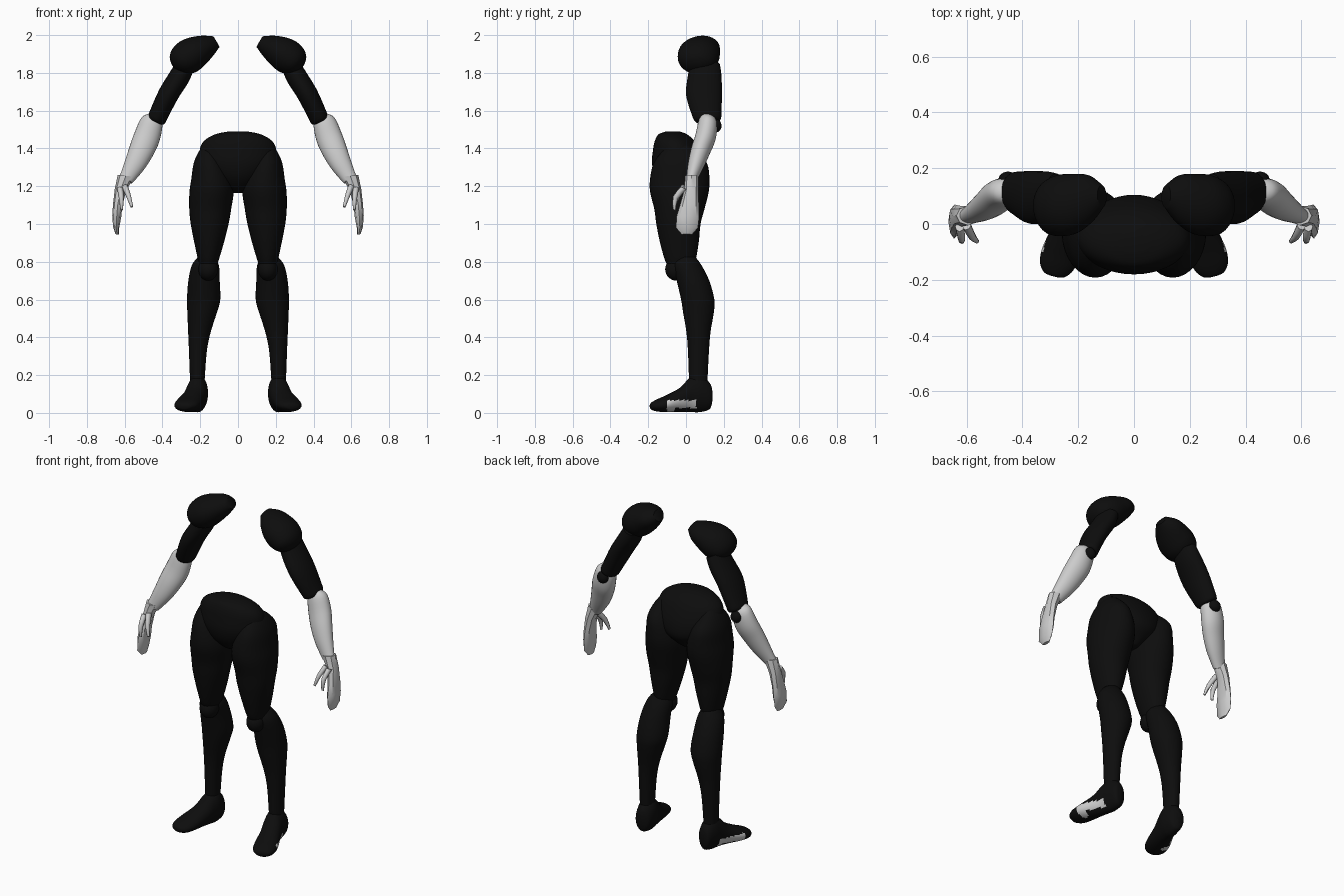
import bpy, bmesh, math
from mathutils import Vector

black = bpy.data.materials.new("black_cloth")
black.diffuse_color = (0.004, 0.004, 0.004, 1)
pale = bpy.data.materials.new("pale_grey")
pale.diffuse_color = (0.8, 0.8, 0.8, 1)


def spline(pts, sub):
    """Catmull-Rom refinement of a list of ring tuples."""
    out = []
    for i in range(len(pts) - 1):
        a, b, c, d = pts[max(i - 1, 0)], pts[i], pts[i + 1], pts[min(i + 2, len(pts) - 1)]
        for k in range(sub):
            t = k / sub
            out.append([0.5 * (2 * q + (r - p) * t + (2 * p - 5 * q + 4 * r - s) * t * t
                               + (3 * q - p - 3 * r + s) * t ** 3)
                        for p, q, r, s in zip(a, b, c, d)])
    out.append(list(pts[-1]))
    return out


def loft(name, rings, axis=(0, 0, -1), ref=(0, 1, 0), mat=black, n=24, sub=4, mirror=True, angle=50):
    """Skin elliptical rings (x, y, z, half width, half depth) set square to axis."""
    ax = Vector(axis).normalized()
    u = ax.cross(Vector(ref)).normalized()
    v = u.cross(ax)
    bm = bmesh.new()
    loops = []
    for x, y, z, ru, rv in spline(rings, sub):
        c = Vector((x, y, z))
        loops.append([bm.verts.new(c + u * ru * math.cos(2 * math.pi * i / n)
                                   + v * rv * math.sin(2 * math.pi * i / n)) for i in range(n)])
    for a, b in zip(loops, loops[1:]):
        for i in range(n):
            j = (i + 1) % n
            bm.faces.new((a[i], a[j], b[j], b[i]))
    bm.faces.new(loops[0])
    bm.faces.new(loops[-1])
    bmesh.ops.recalc_face_normals(bm, faces=bm.faces)
    me = bpy.data.meshes.new(name)
    bm.to_mesh(me)
    bm.free()
    me.shade_smooth()
    me.set_sharp_from_angle(angle=math.radians(angle))
    if mat:
        me.materials.append(mat)
    ob = bpy.data.objects.new(name, me)
    bpy.context.collection.objects.link(ob)
    if mirror:
        ob.modifiers.new("Mirror", "MIRROR").use_mirror_merge = False
    return ob


def ball(c, rx, ry, rz):
    """Rings of an ellipsoid, for loft."""
    return [(c[0], c[1], c[2] + rz * math.cos(a), rx * math.sin(a), ry * math.sin(a))
            for a in (math.pi * (0.03 + 0.94 * k / 10) for k in range(11))]


# Pelvis
loft("pelvis", [(0, -.07, 1.49, .05, .035), (0, -.07, 1.475, .12, .075), (0, -.06, 1.44, .18, .105),
                (0, -.05, 1.39, .203, .125), (0, -.04, 1.32, .2, .14), (0, -.03, 1.25, .15, .13),
                (0, -.03, 1.19, .07, .08), (0, -.02, 1.165, .025, .04)], n=40, mirror=False)

# Legs
loft("thigh", [(.15, -.04, 1.42, .03, .05), (.155, -.035, 1.38, .055, .095), (.15, -.03, 1.32, .085, .142),
               (.14, -.033, 1.24, .107, .157), (.14, -.035, 1.17, .117, .155), (.147, -.035, 1.08, .111, .133),
               (.15, -.04, 1.0, .1, .117), (.153, -.035, .9, .078, .102), (.157, -.03, .8, .052, .078),
               (.157, -.03, .77, .04, .05)], n=32)
loft("knee", ball((.158, -.05, .76), .052, .06, .06))
loft("shin", [(.168, .0, .825, .045, .05), (.173, .008, .78, .072, .075), (.18, .037, .7, .083, .086),
              (.182, .062, .6, .088, .088), (.19, .066, .53, .078, .081), (.204, .066, .43, .06, .064),
              (.212, .066, .335, .048, .056), (.215, .065, .2, .04, .05), (.215, .065, .15, .038, .048)], n=32)

# Feet, with a pale patch along the outer edge
foot = loft("foot", [(.205, .137, .09, .015, .035), (.207, .122, .09, .042, .072), (.212, .07, .104, .055, .1),
                     (.222, .02, .095, .056, .09), (.238, -.03, .07, .06, .064), (.262, -.1, .05, .068, .045),
                     (.277, -.15, .04, .062, .033), (.286, -.18, .036, .04, .02), (.288, -.188, .036, .015, .008)],
            axis=(.25, -.97, 0), ref=(0, 0, 1), n=40, sub=7)
foot.data.materials.append(pale)
for f in foot.data.polygons:
    c = f.center
    side = -.1 < c.y < .055 and .026 < c.z < .068 and f.normal.x > .2
    under = -.1 < c.y < -.06 and c.z < .03 and c.x > .27
    if side or under:
        f.material_index = 1

# Shoulders and upper arms
loft("shoulder", [(.115, .1, 1.965, .033, .04), (.16, .09, 1.945, .06, .085), (.215, .073, 1.915, .083, .107),
                  (.265, .066, 1.885, .091, .11), (.31, .06, 1.86, .076, .095), (.338, .06, 1.846, .047, .06),
                  (.348, .06, 1.842, .015, .02)], axis=(.87, -.05, -.5), n=32)
loft("upper_arm", [(.28, .1, 1.84, .05, .08), (.31, .098, 1.78, .056, .09), (.366, .095, 1.69, .055, .095),
                   (.415, .108, 1.59, .051, .08), (.433, .115, 1.55, .048, .068), (.438, .115, 1.542, .03, .04)],
     axis=(.44, .06, -.9))
loft("elbow", ball((.452, .158, 1.52), .034, .03, .035))

# Forearms and hands
loft("forearm", [(.435, .12, 1.572, .03, .03), (.455, .117, 1.54, .06, .05), (.482, .103, 1.46, .07, .055),
                 (.513, .076, 1.385, .066, .051), (.546, .053, 1.315, .056, .043), (.583, .033, 1.25, .042, .031),
                 (.595, .028, 1.232, .038, .029)], axis=(.4, -.25, -.87), mat=None)
loft("hand", [(.594, .03, 1.255, .043, .035), (.622, .028, 1.18, .031, .037), (.637, .018, 1.1, .025, .05),
              (.642, .01, 1.04, .024, .06), (.645, .005, .98, .016, .058), (.64, .005, .945, .009, .028)],
     axis=(.12, 0, -1), mat=None, n=8, sub=1, angle=35)
for name, root, mid, tip in (("thumb", (.6, -.005, 1.2), (.58, -.045, 1.15), (.562, -.063, 1.09)),
                             ("forefinger", (.625, -.01, 1.19), (.618, -.055, 1.14), (.616, -.062, 1.075))):
    loft(name, [(*root, .016, .018), (*mid, .013, .015), (*tip, .007, .008)],
         axis=Vector(tip) - Vector(root), mat=None, n=8, sub=2)
